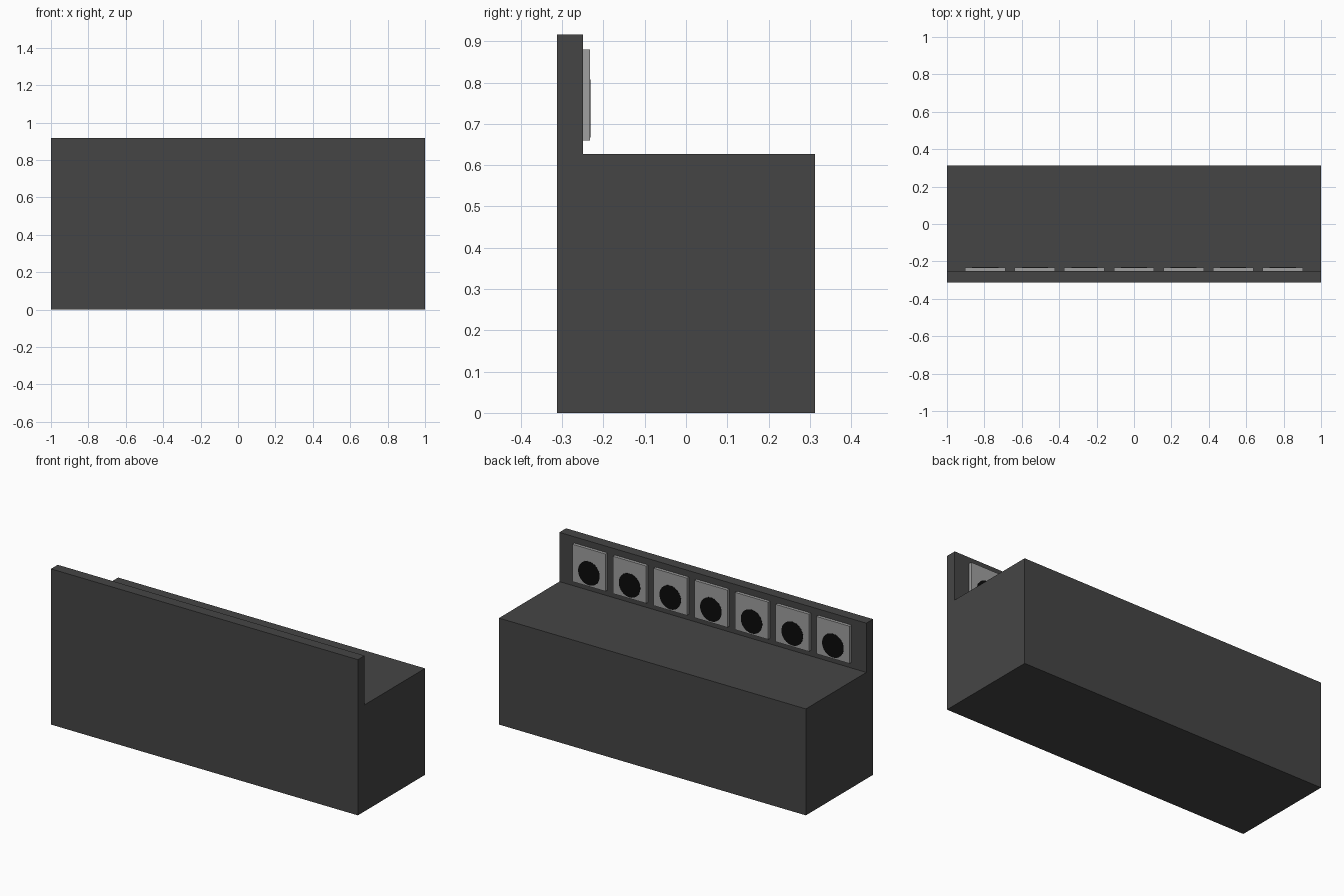
import bpy, bmesh, math

if "Cube" in bpy.data.objects:
    bpy.data.objects.remove(bpy.data.objects["Cube"])


def material(name, v):
    m = bpy.data.materials.new(name)
    m.diffuse_color = (v, v, v, 1)
    m.use_nodes = True
    m.node_tree.nodes["Principled BSDF"].inputs["Base Color"].default_value = m.diffuse_color
    return m


DARK = material("dark_grey", 0.06)
PALE = material("pale_grey", 0.35)
BLACK = material("black", 0.003)


def box(name, center, size, mat):
    bpy.ops.mesh.primitive_cube_add(size=1, location=center)
    ob = bpy.context.object
    ob.name = name
    ob.scale = size
    bpy.ops.object.transform_apply(location=False, rotation=False, scale=True)
    ob.data.materials.append(mat)
    return ob


# Body: L-shaped profile extruded along x
profile = [(-0.3125, 0), (0.3125, 0), (0.3125, 0.627),
           (-0.25, 0.627), (-0.25, 0.917), (-0.3125, 0.917)]
bm = bmesh.new()
face = bm.faces.new([bm.verts.new((-1, y, z)) for y, z in profile])
ext = bmesh.ops.extrude_face_region(bm, geom=[face])
bmesh.ops.translate(bm, vec=(2, 0, 0),
                    verts=[g for g in ext["geom"] if isinstance(g, bmesh.types.BMVert)])
bmesh.ops.recalc_face_normals(bm, faces=bm.faces)
mesh = bpy.data.meshes.new("counter_body")
bm.to_mesh(mesh)
bm.free()
mesh.materials.append(DARK)
body = bpy.data.objects.new("counter_body", mesh)
bpy.context.collection.objects.link(body)

# Row of square plates, each with a round black dial set low on its face
for i in range(7):
    x = (i - 3) * 0.265
    box(f"plate_{i + 1}", (x, -0.241, 0.77), (0.216, 0.018, 0.22), PALE)
    bpy.ops.mesh.primitive_cylinder_add(vertices=32, radius=0.07, depth=0.006,
                                        location=(x, -0.234, 0.737),
                                        rotation=(math.pi / 2, 0, 0))
    dial = bpy.context.object
    dial.name = f"dial_{i + 1}"
    dial.data.materials.append(BLACK)
    bpy.ops.object.shade_smooth_by_angle()
